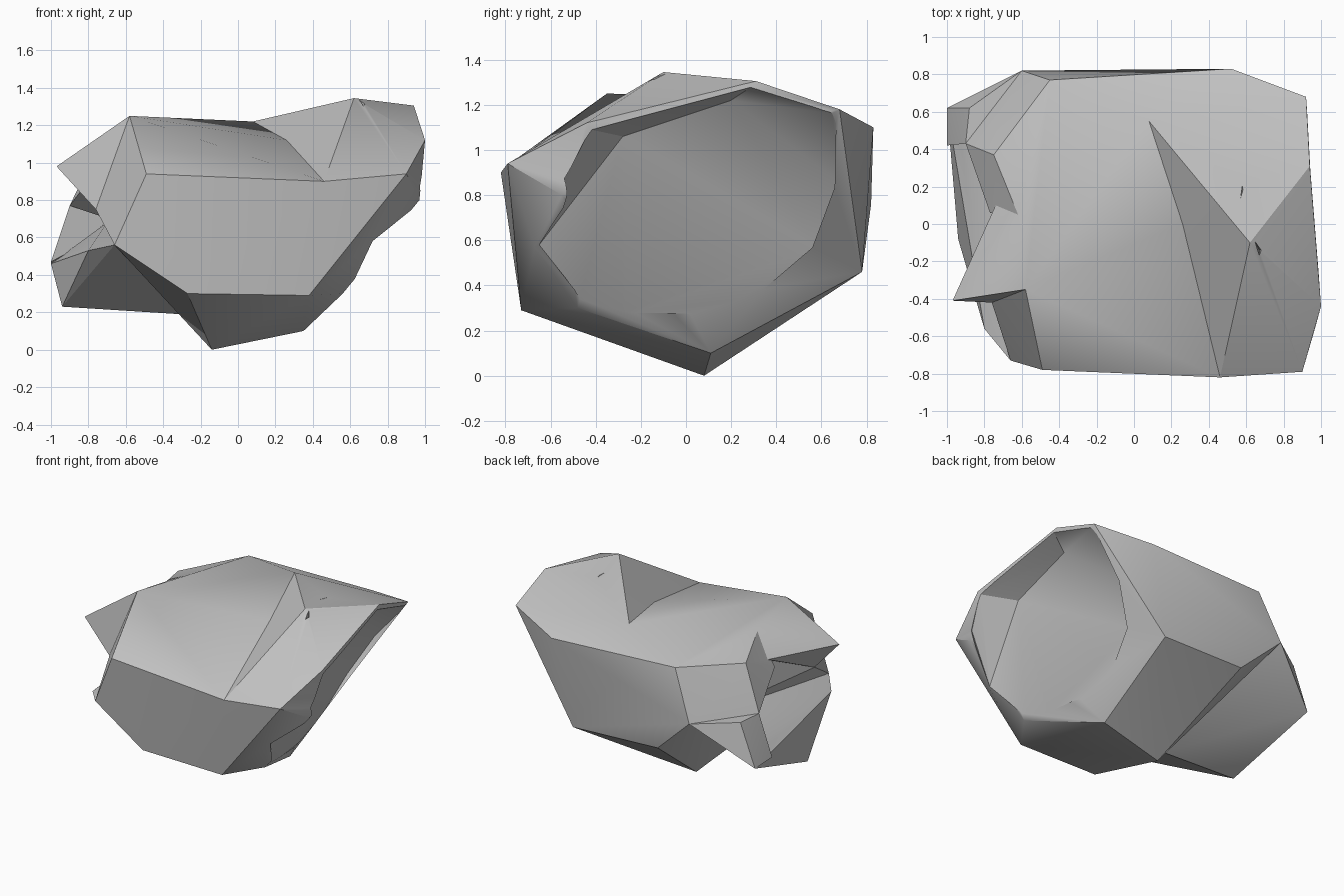
import bpy
import bmesh
from mathutils import Vector

default_cube = bpy.data.objects.get("Cube")
if default_cube:
    bpy.data.objects.remove(default_cube)

# One plain stone colour
stone = bpy.data.materials.new("stone grey")
stone.use_nodes = True
stone_colour = (0.54, 0.54, 0.54, 1)
stone.diffuse_color = stone_colour
stone.node_tree.nodes["Principled BSDF"].inputs["Base Color"].default_value = stone_colour


def chunk(name, *corners):
    """Make a faceted chunk of stone as the convex hull of its corners."""
    mesh = bpy.data.meshes.new(name)
    bm = bmesh.new()
    for corner in corners:
        bm.verts.new(corner)
    result = bmesh.ops.convex_hull(bm, input=bm.verts)
    unused = {v for key in ("geom_interior", "geom_unused") for v in result[key]
              if isinstance(v, bmesh.types.BMVert) and not v.link_faces}
    bmesh.ops.delete(bm, geom=list(unused), context='VERTS')
    bmesh.ops.recalc_face_normals(bm, faces=bm.faces)
    bm.to_mesh(mesh)
    bm.free()
    mesh.materials.append(stone)
    obj = bpy.data.objects.new(name, mesh)
    bpy.context.scene.collection.objects.link(obj)
    return obj


def combine(target, tool, operation):
    """Apply a boolean of the tool to the target, then discard the tool."""
    modifier = target.modifiers.new("combine", 'BOOLEAN')
    modifier.operation = operation
    modifier.solver = 'EXACT'
    modifier.object = tool
    bpy.context.view_layer.update()
    evaluated = target.evaluated_get(bpy.context.evaluated_depsgraph_get())
    mesh = bpy.data.meshes.new_from_object(evaluated)
    target.modifiers.clear()
    target.data = mesh
    bpy.data.objects.remove(tool)


# Corners shared by neighbouring chunks
front_top_left = Vector((-.49, -.78, .94))
front_top_mid = Vector((.46, -.82, .9))
front_low_right = Vector((.38, -.73, .29))
front_low_left = Vector((-.27, -.73, .3))
left_foot_front = Vector((-.66, -.73, .56))
lowest = Vector((-.14, .08, 0))
back_low_left = Vector((-.3, .76, .48))
back_low_right = Vector((.38, .78, .46))
back_top_right = Vector((.52, .83, 1.1))
back_top_left = Vector((-.45, .77, 1.12))
back_left_corner = Vector((-.6, .82, .76))
left_ridge = Vector((-.58, -.35, 1.25))
left_rim = Vector((-.62, .05, 1.16))
horn_root = Vector((-.76, -.42, .75))
valley_mid = Vector((.26, 0, 1.12))
valley_back = Vector((.08, .55, 1.22))
toe_top = Vector((-.9, .43, .77))
toe_back = Vector((-1, .62, .46))

# Main slab left of the valley
rock = chunk("rock", front_top_left, front_top_mid, front_low_right, front_low_left,
             left_foot_front, lowest, back_low_left, back_low_right, back_top_right,
             back_top_left, back_left_corner, left_ridge, left_rim, horn_root,
             valley_mid, valley_back)

# Right block rising to the peak
right_block = chunk("right_block", front_top_mid, front_low_right, lowest,
                    back_low_right, back_top_right, valley_mid, valley_back,
                    (.62, -.1, 1.345), (.92, .68, 1.18), (.94, .31, 1.305),
                    (1, -.44, 1.12), (.9, -.79, .94), (.97, -.55, .8),
                    (.7, -.67, .57), (.56, -.48, .3), (.35, .11, .1))

# Lower left foot, divided from the main slab by a trough underneath
left_foot = chunk("left_foot", left_foot_front,
                  back_left_corner, toe_back, (-.8, -.56, .53),
                  (-.94, -.08, .23), (-.31, -.06, .19), (-.7, .1, .68), (-.5, .2, .7))

# Toe standing up at the back of the foot
toe = chunk("toe", toe_top, toe_back, back_left_corner, (-.88, .62, .77),
            (-1, .42, .47), (-.6, .5, .68))

# Back left shoulder and the horn that juts over the foot
shoulder = chunk("shoulder", back_left_corner, back_top_left, toe_top, left_rim,
                 (-.75, .37, 1.08), (-.73, .51, .98), (-.77, .06, .94), (-.4, .2, .6))
horn = chunk("horn", left_ridge, horn_root, left_rim, (-.97, -.41, .98),
             (-.74, .1, 1), (-.4, -.2, .8))

for part in (right_block, left_foot, toe, shoulder, horn):
    combine(rock, part, 'UNION')

# Hollow scooped out of the undercut right side, deepest beneath its brim
hollow = chunk("hollow", (.72, .38, .88), (.78, -.42, .85), (.78, .2, 1.22),
               (.78, -.28, 1.06), (.53, -.28, .28), (.46, .2, .27), (.49, .58, .57),
               (.95, .29, 1.28), (1, -.42, 1.09), (.96, -.55, .88), (.72, -.65, .58),
               (.57, -.44, .3), (.64, .69, .85), (.92, .66, 1.16), (1.6, 0, .5))
combine(rock, hollow, 'DIFFERENCE')

# Tiny cracks pecked into the peak and the back slope
for x, y, z, turn in ((.67, -.14, 1.32, -.05), (.57, .18, 1.3, .03)):
    crack = chunk("crack", (x, y - .1, z + .1), (x + turn, y + .1, z + .1),
                  (x + .03, y, z + .1), (x, y, z - .06))
    combine(rock, crack, 'DIFFERENCE')

# Keep facet edges crisp while blending the gentlest ones
bpy.ops.object.select_all(action='DESELECT')
rock.select_set(True)
bpy.context.view_layer.objects.active = rock
bpy.ops.object.shade_smooth_by_angle(angle=0.52)
